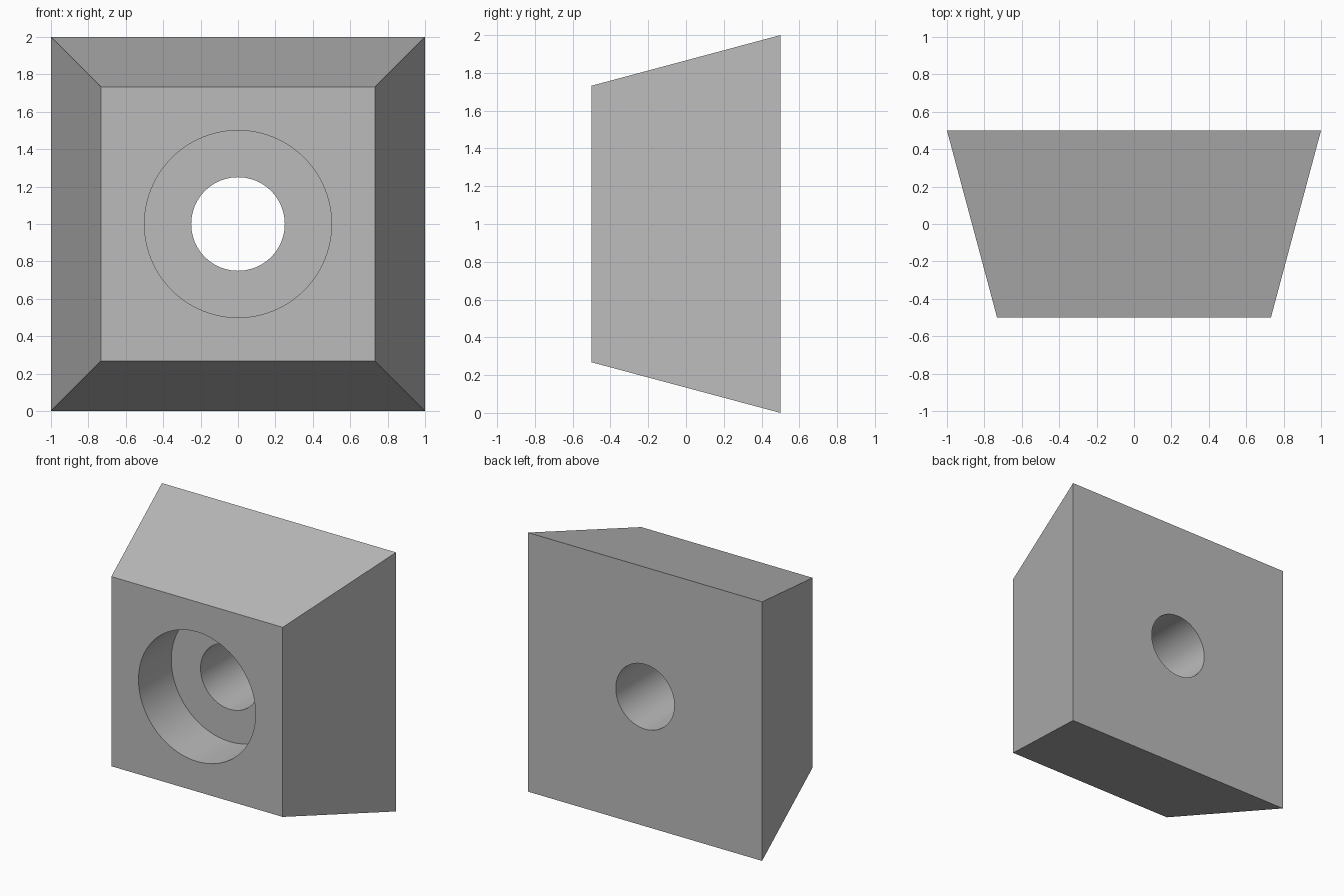
import bpy
from math import pi, sqrt, tan, radians

cube = bpy.data.objects.get("Cube")
if cube:
    bpy.data.objects.remove(cube, do_unlink=True)

GREY = (0.5, 0.5, 0.5, 1.0)
FRONT = -0.5
BORE_DEPTH = 0.4


def make_material(name, colour):
    mat = bpy.data.materials.new(name)
    mat.use_nodes = True
    mat.diffuse_color = colour
    mat.node_tree.nodes["Principled BSDF"].inputs["Base Color"].default_value = colour
    return mat


def drill(target, radius, y_start, y_end):
    """Cut a round hole along y through the target, then discard the cutter."""
    bpy.ops.mesh.primitive_cylinder_add(
        vertices=96, radius=radius, depth=y_end - y_start,
        location=(0, (y_start + y_end) / 2, 1), rotation=(pi / 2, 0, 0))
    cutter = bpy.context.object
    cutter.hide_render = True
    mod = target.modifiers.new("drill", 'BOOLEAN')
    mod.operation = 'DIFFERENCE'
    mod.solver = 'EXACT'
    mod.object = cutter
    bpy.ops.object.select_all(action='DESELECT')
    target.select_set(True)
    bpy.context.view_layer.objects.active = target
    bpy.ops.object.modifier_apply(modifier=mod.name)
    bpy.data.objects.remove(cutter, do_unlink=True)


# Square block whose four sides taper 15 degrees towards the front
bpy.ops.mesh.primitive_cone_add(
    vertices=4, radius1=sqrt(2), radius2=sqrt(2) * (1 - tan(radians(15))),
    depth=1, location=(0, 0, 1), rotation=(pi / 2, pi / 4, 0))
block = bpy.context.object
block.name = "tapered_block"
bpy.ops.object.transform_apply(location=True, rotation=True, scale=True)
block.data.materials.append(make_material("grey", GREY))

# Wide counterbore in the front, narrow hole right through
drill(block, 0.5, FRONT - 0.2, FRONT + BORE_DEPTH)
drill(block, 0.25, FRONT - 0.2, 0.7)

# Smooth bore walls, crisp edges everywhere else
bpy.ops.object.shade_smooth_by_angle(angle=radians(30))
